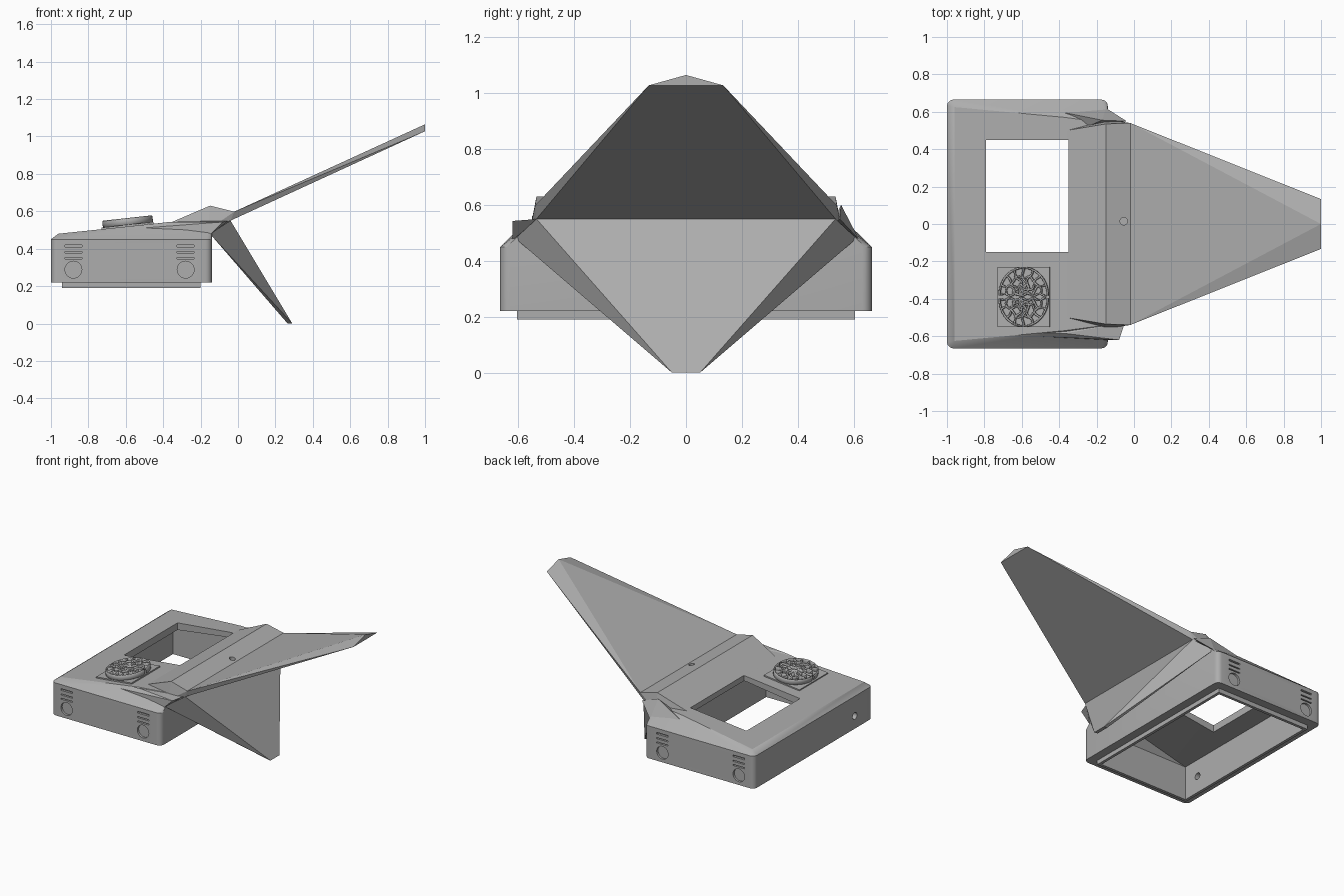
import bpy, bmesh, math, random
from mathutils import Vector

cube = bpy.data.objects.get("Cube")
if cube:
    bpy.data.objects.remove(cube, do_unlink=True)

grey = bpy.data.materials.new("plain grey")
grey.use_nodes = True
tone = (0.42, 0.42, 0.42, 1)
grey.diffuse_color = tone
grey.node_tree.nodes["Principled BSDF"].inputs["Base Color"].default_value = tone


def finish(name, bm):
    bmesh.ops.recalc_face_normals(bm, faces=bm.faces)
    mesh = bpy.data.meshes.new(name)
    bm.to_mesh(mesh)
    bm.free()
    mesh.materials.append(grey)
    ob = bpy.data.objects.new(name, mesh)
    bpy.context.collection.objects.link(ob)
    return ob


def hull(name, points):
    """Convex solid around a few points."""
    bm = bmesh.new()
    for p in points:
        bm.verts.new(p)
    bmesh.ops.convex_hull(bm, input=bm.verts)
    bmesh.ops.delete(bm, geom=[v for v in bm.verts if not v.link_faces], context='VERTS')
    bmesh.ops.dissolve_limit(bm, angle_limit=0.01, verts=bm.verts, edges=bm.edges)
    return finish(name, bm)


def pair(x, y, z):
    return [(x, -y, z), (x, y, z)]


def rounded(x0, x1, y, z, r, steps=5):
    """Rounded rectangle of points at one height."""
    pts = []
    for k, (cx, cy) in enumerate([(x1 - r, y - r), (x0 + r, y - r), (x0 + r, r - y), (x1 - r, r - y)]):
        for i in range(steps + 1):
            a = (k + i / steps) * math.pi / 2
            pts.append((cx + r * math.cos(a), cy + r * math.sin(a), z))
    return pts


def box(name, x0, x1, y0, y1, z0, z1):
    return hull(name, [(x, y, z) for x in (x0, x1) for y in (y0, y1) for z in (z0, z1)])


def disc(name, centre, radius, depth, axis):
    bm = bmesh.new()
    bmesh.ops.create_cone(bm, cap_ends=True, segments=24, radius1=radius, radius2=radius, depth=depth)
    turn = Vector((0, 0, 1)).rotation_difference(Vector(axis)).to_matrix()
    bmesh.ops.rotate(bm, verts=bm.verts, matrix=turn)
    bmesh.ops.translate(bm, verts=bm.verts, vec=centre)
    return finish(name, bm)


def cut(target, cutters):
    bpy.context.view_layer.objects.active = target
    for c in cutters:
        c.hide_render = True
        m = target.modifiers.new("cut", 'BOOLEAN')
        m.operation, m.solver, m.object = 'DIFFERENCE', 'EXACT', c
        bpy.ops.object.modifier_apply(modifier=m.name)
        bpy.data.objects.remove(c, do_unlink=True)


def smooth(ob):
    bpy.ops.object.select_all(action='DESELECT')
    ob.select_set(True)
    bpy.context.view_layer.objects.active = ob
    bpy.ops.object.shade_smooth_by_angle(angle=math.radians(22))


# Hollow housing with a chamfered, gently rising top
housing = hull("housing", rounded(-1, -0.14, 0.665, 0.22, 0.035) + rounded(-1, -0.14, 0.665, 0.45, 0.035)
               + pair(-0.96, 0.625, 0.48) + pair(-0.17, 0.62, 0.48)
               + pair(-0.37, 0.57, 0.542) + pair(-0.141, 0.54, 0.547))
cavity = hull("cavity", [(x, y, z) for x in (-0.92, -0.22) for y in (-0.585, 0.585) for z in (0.1, 0.43)]
              + pair(-0.37, 0.52, 0.505) + pair(-0.22, 0.52, 0.505))
window = box("window_cutter", -0.79, -0.35, -0.15, 0.45, 0.4, 0.8)
cutters = [cavity, window, disc("port_cutter", (-0.97, -0.465, 0.31), 0.024, 0.2, (1, 0, 0))]

# Shallow vents and round recesses on both long sides
for side in (-1, 1):
    for x in (-0.88, -0.28):
        y0, y1 = sorted((side * 0.65, side * 0.7))
        for z, h in ((0.415, 0.006), (0.38, 0.004), (0.35, 0.004)):
            cutters.append(box("vent_cutter", x - 0.045, x + 0.045, y0, y1, z - h, z + h))
        cutters.append(disc("recess_cutter", (x, side * 0.675, 0.288), 0.045, 0.05, (0, 1, 0)))
cut(housing, cutters)
smooth(housing)

# Thin lip below the housing
lip = box("lower_lip", -0.94, -0.2, -0.605, 0.605, 0.19, 0.225)
cut(lip, [box("lip_cutter", -0.92, -0.22, -0.585, 0.585, 0.1, 0.3)])

# Raised hinge ridge with a small screw hole
ridge = hull("hinge_ridge", pair(-0.36, 0.5, 0.54) + pair(-0.15, 0.535, 0.63) + pair(-0.02, 0.54, 0.598)
             + pair(-0.04, 0.535, 0.55) + pair(-0.16, 0.56, 0.5))
cut(ridge, [disc("screw_cutter", (-0.055, 0.015, 0.61), 0.02, 0.06, (0, 0, 1))])
cut(ridge, [box("ridge_window_cutter", -0.5, -0.35, -0.15, 0.45, 0.3, 0.8)])

# Side shoulders that join the ridge to the housing
hull("right_shoulder", [(-0.78, -0.59, 0.49), (-0.37, -0.585, 0.543), (-0.08, -0.62, 0.543),
                        (-0.05, -0.53, 0.55), (-0.15, -0.62, 0.475), (-0.37, -0.5, 0.5)])
hull("left_shoulder", [(-0.37, 0.595, 0.52), (-0.17, 0.555, 0.6), (-0.04, 0.55, 0.55),
                       (-0.15, 0.62, 0.475), (-0.3, 0.5, 0.5)])

# Long rising wing and the fin that hangs below it
hull("upper_wing", pair(-0.02, 0.54, 0.598) + pair(-0.04, 0.535, 0.55) + pair(1, 0.133, 1.028) + [(1, 0, 1.065)])
hull("lower_fin", pair(-0.04, 0.535, 0.55) + pair(-0.15, 0.61, 0.48) + pair(0.29, 0.05, 0) + pair(0.265, 0.045, 0))

# Square badge plate lying on the sloping top
tilt, centre = -0.11, Vector((-0.59, -0.39, 0.525))
plate = box("badge_plate", -0.14, 0.14, -0.16, 0.16, -0.006, 0.003)
plate.location, plate.rotation_euler = centre, (0, tilt, 0)

# Folded openwork relief: two mirrored halves of winding ribs
random.seed(4)
curve = bpy.data.curves.new("folded_relief", 'CURVE')
curve.dimensions = '3D'
curve.extrude, curve.bevel_depth, curve.bevel_resolution = 0.014, 0.005, 0
curve.materials.append(grey)


def rib(points):
    for side in (-1, 1):
        s = curve.splines.new('POLY')
        s.points.add(len(points) - 1)
        for p, (x, y) in zip(s.points, points):
            p.co = (x, side * y, 0, 1)


steps = 24
rib([(0.13 * math.cos(math.pi * i / steps), 0.008 + 0.148 * math.sin(math.pi * i / steps))
     for i in range(steps + 1)])
rib([(-0.12 + 0.01 * i, 0.012 + 0.006 * math.sin(i)) for i in range(25)])
for k in range(1, 8):
    a, phase = math.pi * k / 8, random.uniform(0, 6)
    path = []
    for i in range(17):
        t = i / 16
        w = 0.018 * math.sin(9 * t + phase) * (1 - t * t)
        path.append((0.128 * t * math.cos(a) - w * math.sin(a),
                     max(0.01, 0.012 + 0.14 * t * math.sin(a) + w * math.cos(a))))
    rib(path)
for r in (0.38, 0.7):
    rib([((r + 0.07 * math.sin(5 * a)) * 0.128 * math.cos(a), 0.012 + (r + 0.07 * math.sin(7 * a)) * 0.14 * math.sin(a))
         for a in [math.pi * i / 30 for i in range(31)]])
relief = bpy.data.objects.new("folded_relief", curve)
bpy.context.collection.objects.link(relief)
relief.location, relief.rotation_euler = centre + Vector((0, 0, 0.02)), (0, tilt, 0)
